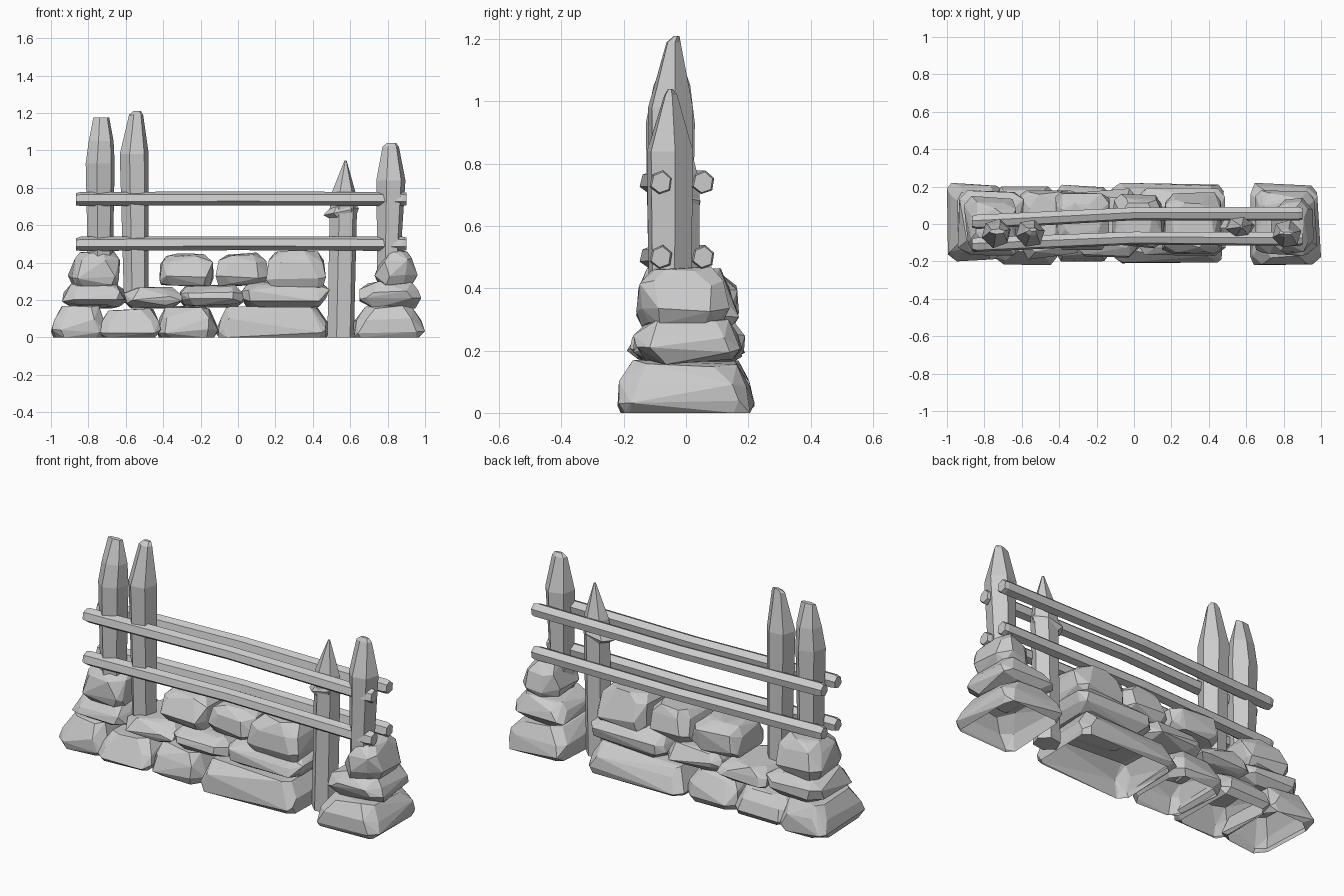
import bpy, bmesh, math, random
from mathutils import Vector, Matrix

if "Cube" in bpy.data.objects:
    bpy.data.objects.remove(bpy.data.objects["Cube"], do_unlink=True)

grey = bpy.data.materials.new("light_grey")
grey.use_nodes = True
colour = (0.6, 0.6, 0.6, 1)
grey.diffuse_color = colour
grey.node_tree.nodes["Principled BSDF"].inputs["Base Color"].default_value = colour


def finish(bm, name):
    bmesh.ops.recalc_face_normals(bm, faces=bm.faces)
    mesh = bpy.data.meshes.new(name)
    bm.to_mesh(mesh)
    bm.free()
    mesh.materials.append(grey)
    obj = bpy.data.objects.new(name, mesh)
    bpy.context.collection.objects.link(obj)
    return obj


def stone(name, x, y, z, levels, seed, hollow=False):
    """Chipped block: stacked chamfered rectangles, jittered and wrapped in a hull."""
    rng = random.Random(seed)
    low = Vector((x[0], y[0], z[0]))
    high = Vector((x[1], y[1], z[1]))
    mid, half = (low + high) / 2, (high - low) / 2
    points = []
    for height, inset in levels:
        a, b = half.x - inset, half.y - inset * 1.1
        cut = rng.uniform(0.03, 0.06)
        for sx in (-1, 1):
            for sy in (-1, 1):
                for px, py in ((a, b - cut), (a - cut, b)):
                    j = [rng.uniform(-0.016, 0.016) for _ in range(3)]
                    flat = hollow and height == 0
                    points.append(Vector((sx * px + j[0], sy * py + j[1],
                                          (height * 2 - 1) * half.z + (0 if flat else j[2] * 0.8))))
    # fit the jittered points back to the wanted size
    for i in range(3):
        lo, hi = min(p[i] for p in points), max(p[i] for p in points)
        for p in points:
            p[i] = low[i] + (p[i] - lo) / (hi - lo) * (high[i] - low[i])
    bm = bmesh.new()
    for p in points:
        bm.verts.new(p)
    hull = bmesh.ops.convex_hull(bm, input=bm.verts)
    loose = [v for v in bm.verts if not v.link_faces]
    bmesh.ops.delete(bm, geom=loose, context='VERTS')
    bmesh.ops.dissolve_limit(bm, angle_limit=math.radians(7), verts=bm.verts, edges=bm.edges)
    bmesh.ops.recalc_face_normals(bm, faces=bm.faces)
    if hollow:
        base = [f for f in bm.faces if all(v.co.z < z[0] + 0.004 for v in f.verts)]
        bmesh.ops.delete(bm, geom=base, context='FACES')
    return finish(bm, name)


def loft(name, rings, sides, turn=0.0, along='z', rough=0.0, seed=0):
    """Skin of polygon rings (x, y, z, radius a, radius b) with capped ends."""
    rng = random.Random(seed)
    wobble = [1 + rng.uniform(-rough, rough) for _ in range(sides)]
    bm = bmesh.new()
    loops = []
    for cx, cy, cz, ra, rb in rings:
        loop = []
        for i in range(sides):
            t = turn + math.tau * i / sides
            u, v = ra * math.cos(t) * wobble[i], rb * math.sin(t) * wobble[i]
            off = (u, v, 0) if along == 'z' else (0, u, v)
            loop.append(bm.verts.new(Vector((cx, cy, cz)) + Vector(off)))
        loops.append(loop)
    for lower, upper in zip(loops, loops[1:]):
        for i in range(sides):
            k = (i + 1) % sides
            bm.faces.new((lower[i], lower[k], upper[k], upper[i]))
    bm.faces.new(loops[0][::-1])
    bm.faces.new(loops[-1])
    return finish(bm, name)


# Courses of stone: x range, y range, z range for each block
bottom = [((-1.0, -0.70), (-0.20, 0.22), (0, 0.17)),
          ((-0.75, -0.41), (-0.22, 0.20), (0, 0.155)),
          ((-0.43, -0.10), (-0.20, 0.21), (0, 0.17)),
          ((-0.12, 0.48), (-0.21, 0.22), (0, 0.165)),
          ((0.62, 1.0), (-0.22, 0.22), (0, 0.17))]
middle = [((-0.94, -0.59), (-0.17, 0.18), (0.155, 0.285)),
          ((-0.61, -0.30), (-0.19, 0.18), (0.155, 0.27)),
          ((-0.32, 0.03), (-0.18, 0.19), (0.16, 0.28)),
          ((0.02, 0.49), (-0.17, 0.19), (0.155, 0.30)),
          ((0.65, 0.98), (-0.17, 0.18), (0.155, 0.30))]
top = [((-0.91, -0.63), (-0.15, 0.15), (0.27, 0.465)),
       ((-0.42, -0.13), (-0.14, 0.17), (0.27, 0.45)),
       ((-0.12, 0.17), (-0.13, 0.16), (0.27, 0.455)),
       ((0.15, 0.47), (-0.16, 0.17), (0.265, 0.465)),
       ((0.73, 0.96), (-0.16, 0.14), (0.28, 0.47))]
wide_base = [(0, 0.012), (0.2, 0), (0.6, 0.012), (1, 0.05)]
pillow = [(0, 0.035), (0.3, 0), (0.65, 0.005), (1, 0.04)]
crown = [(0, 0.02), (0.25, 0), (0.75, 0.015), (1, 0.05)]
courses = (("bottom", bottom, wide_base), ("middle", middle, pillow), ("top", top, crown))
for row, (course, blocks, levels) in enumerate(courses):
    for i, (x, y, z) in enumerate(blocks):
        stone(f"{course}_stone_{i + 1}", x, y, z, levels, 20 * row + i, hollow=row == 0)


# Pointed posts
loft("right_outer_post", [(-0.735, -0.05, 0.38, 0.07, 0.07), (-0.735, -0.05, 0.93, 0.082, 0.08),
                          (-0.73, -0.045, 1.05, 0.07, 0.06), (-0.73, -0.04, 1.175, 0.045, 0.014)],
     6, 0.3, rough=0.06, seed=3)
loft("right_inner_post", [(-0.545, -0.05, 0.24, 0.07, 0.07), (-0.555, -0.05, 0.98, 0.082, 0.08),
                          (-0.545, -0.04, 1.19, 0.04, 0.025), (-0.54, -0.03, 1.21, 0.022, 0.01)],
     6, 0.2, rough=0.06, seed=4)
loft("left_inner_post", [(0.55, -0.015, 0, 0.07, 0.062), (0.565, -0.015, 0.70, 0.072, 0.06),
                         (0.565, -0.015, 0.76, 0.068, 0.055), (0.575, -0.015, 0.945, 0.006, 0.006)],
     6, 0.2, rough=0.06, seed=5)
loft("left_outer_post", [(0.8, -0.055, 0.27, 0.058, 0.07), (0.815, -0.055, 0.84, 0.08, 0.078),
                         (0.815, -0.05, 1.02, 0.045, 0.022), (0.82, -0.05, 1.04, 0.025, 0.008)],
     6, 0.25, rough=0.06, seed=6)

# Slanted splintered collar on the inner post
collar = loft("post_collar", [(0, 0, -0.04, 0.065, 0.05), (-0.012, 0, 0.0, 0.1, 0.07),
                              (0, 0, 0.03, 0.07, 0.055)], 6, 0.1, rough=0.05, seed=7)
collar.matrix_world = Matrix.Translation((0.562, -0.015, 0.675)) @ Matrix.Rotation(-0.2, 4, 'Y')

# Two pairs of gently bowed rails
for level, height in (("lower", 0.5), ("upper", 0.74)):
    for side, ys in (("front", (-0.11, -0.075, -0.08)), ("back", (0.012, 0.055, 0.055))):
        rings = [(-0.865, ys[0], height - 0.002, 0.032, 0.034),
                 (-0.84, ys[0], height, 0.04, 0.04),
                 (0.0, ys[1], height + 0.002, 0.036, 0.038),
                 (0.88, ys[2], height, 0.038, 0.04),
                 (0.9, ys[2], height, 0.032, 0.035)]
        loft(f"{level}_{side}_rail", rings, 6, 0.35, along='x', rough=0.05, seed=9)
